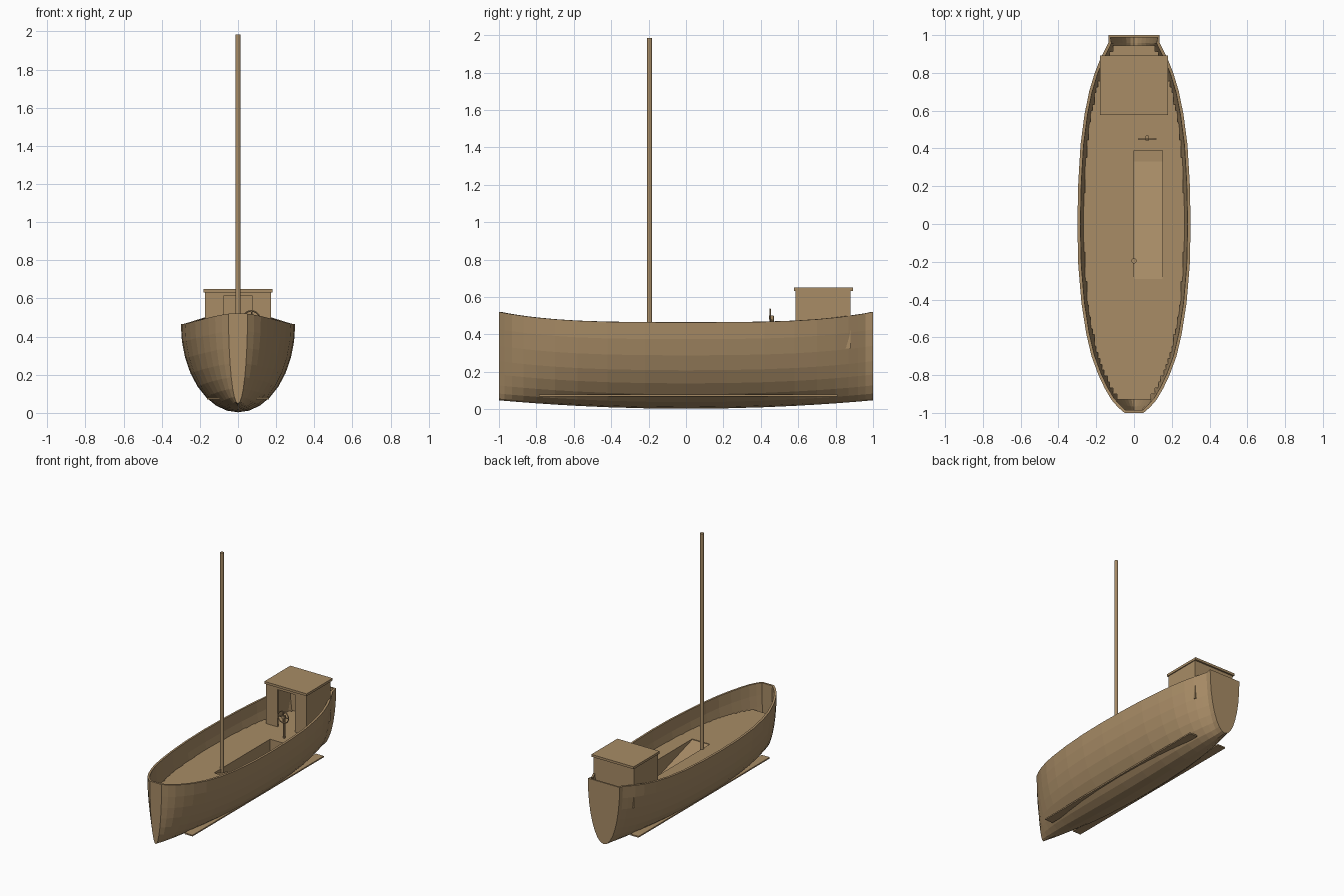
import bpy, bmesh, math

if "Cube" in bpy.data.objects:
    bpy.data.objects.remove(bpy.data.objects["Cube"])

WOOD = bpy.data.materials.new("weathered_wood")
WOOD.diffuse_color = (0.392, 0.262, 0.133, 1)
WOOD.use_nodes = True
WOOD.node_tree.nodes["Principled BSDF"].inputs["Base Color"].default_value = WOOD.diffuse_color
DECK = 0.325      # deck height
FLOOR = 0.13      # bottom of the hatch ramp

# hull half width along the length (y, half width)
PLAN = [(-1, .05), (-.97, .085), (-.93, .12), (-.87, .155), (-.8, .188), (-.7, .225),
        (-.58, .253), (-.42, .278), (-.22, .295), (0, .30), (.22, .295), (.42, .283),
        (.58, .262), (.7, .238), (.8, .208), (.87, .18), (.92, .155), (.96, .135), (1, .135)]


def half_width(y):
    for (y0, w0), (y1, w1) in zip(PLAN, PLAN[1:]):
        if y <= y1:
            return w0 + (w1 - w0) * (y - y0) / (y1 - y0)
    return PLAN[-1][1]


def sheer(y):
    return .465 + .055 * abs(y) ** 3.5


def keel(y):
    return .003 + .045 * y * y


def finish(name, bm, fix=True):
    if fix:
        bmesh.ops.recalc_face_normals(bm, faces=bm.faces[:])
    mesh = bpy.data.meshes.new(name)
    bm.to_mesh(mesh)
    bm.free()
    mesh.materials.append(WOOD)
    ob = bpy.data.objects.new(name, mesh)
    bpy.context.collection.objects.link(ob)
    return ob


def prism(name, points, offset):
    """Flat outline of 3D points pushed along an offset vector."""
    bm = bmesh.new()
    face = bm.faces.new([bm.verts.new(p) for p in points])
    new = bmesh.ops.extrude_face_region(bm, geom=[face])["geom"]
    bmesh.ops.translate(bm, vec=offset, verts=[g for g in new if isinstance(g, bmesh.types.BMVert)])
    return finish(name, bm)


def box(name, x0, x1, y0, y1, z0, z1):
    return prism(name, [(x0, y0, z0), (x1, y0, z0), (x1, y1, z0), (x0, y1, z0)], (0, 0, z1 - z0))


def cylinder(name, radius, x, y, z0, z1, sides):
    ring = [(x + radius * math.cos(a), y + radius * math.sin(a), z0)
            for a in (2 * math.pi * i / sides for i in range(sides))]
    return prism(name, ring, (0, 0, z1 - z0))


# hull: elliptical sections lofted along the length, then given thickness
bm = bmesh.new()
SEG = 16
rings = []
for y, w in PLAN:
    top, bot = sheer(y), keel(y)
    rings.append([bm.verts.new((w * math.cos(math.pi * j / SEG), y,
                                top - (top - bot) * math.sin(math.pi * j / SEG)))
                  for j in range(SEG + 1)])
for r0, r1 in zip(rings, rings[1:]):
    for j in range(SEG):
        bm.faces.new((r0[j], r0[j + 1], r1[j + 1], r1[j]))
bm.faces.new(rings[0][::-1])
bm.faces.new(rings[-1])
hull = finish("hull", bm, fix=False)
shell = hull.modifiers.new("thickness", 'SOLIDIFY')
shell.thickness = .016
shell.offset = -1

# deck: plank rows with stepped ends
side = []
y, end, step = -.93, .945, .03125
while y < end - .001:
    y1 = y + step
    w = min(half_width(y), half_width(y1))
    mid = (y + y1) / 2
    depth = (sheer(mid) - DECK) / (sheer(mid) - keel(mid))
    w = math.floor((w * math.sqrt(1 - depth ** 2) - .012) * 100) / 100
    if side and abs(side[-1][0] - w) < .001:
        side[-1] = (w, y1)
    else:
        side += [(w, y), (w, y1)]
    y = y1
outline = [(x, yy, DECK - .015) for x, yy in side] + [(-x, yy, DECK - .015) for x, yy in reversed(side)]
deck = prism("deck", outline, (0, 0, .015))

# hatch opening cut through the deck
cutter = box("hatch_cutter", 0, .15, -.29, .39, DECK - .1, DECK + .1)
cutter.hide_render = True
cutter.hide_viewport = True
cut = deck.modifiers.new("hatch", 'BOOLEAN')
cut.operation = 'DIFFERENCE'
cut.solver = 'EXACT'
cut.object = cutter

# ramp going below deck, with its side and end walls
prism("hatch_ramp", [(0, -.3, DECK - .002), (0, .33, FLOOR), (0, .39, FLOOR),
                     (0, .39, FLOOR - .01), (0, .33, FLOOR - .01), (0, -.3, DECK - .012)], (.15, 0, 0))
for name, x in (("hatch_wall_left", -.006), ("hatch_wall_right", .15)):
    prism(name, [(x, -.3, DECK - .002), (x, .39, DECK - .002), (x, .39, FLOOR - .01),
                 (x, .33, FLOOR - .01)], (.006, 0, 0))
box("hatch_wall_end", 0, .15, .39, .396, FLOOR - .01, DECK - .002)

# mast
cylinder("mast", .014, 0, -.195, DECK - .03, 1.985, 12)

# cabin: front wall with doorway, side walls, back wall, roof
CX, Y0, Y1, TOP, T = .173, .585, .88, .632, .012
prism("cabin_front", [(-CX, Y0, DECK), (-.075, Y0, DECK), (-.075, Y0, .612), (.075, Y0, .612),
                      (.075, Y0, DECK), (CX, Y0, DECK), (CX, Y0, TOP), (-CX, Y0, TOP)], (0, T, 0))
for name, s in (("cabin_side_left", -1), ("cabin_side_right", 1)):
    box(name, *sorted((s * CX, s * (CX - T))), Y0 + T, Y1 - T, DECK, TOP)
box("cabin_back", -CX, CX, Y1 - T, Y1, DECK, TOP)
box("cabin_roof", -.18, .18, .577, .893, TOP, .65)

# steering wheel on its post
WX, WY, WZ = .07, .455, .49
cylinder("wheel_post", .008, WX, WY + .008, DECK, WZ + .008, 8)
box("wheel_hub", WX - .01, WX + .01, WY - .012, WY + .012, WZ - .01, WZ + .01)
bpy.ops.mesh.primitive_torus_add(major_segments=20, minor_segments=6, major_radius=.045,
                                 minor_radius=.004, location=(WX, WY - .005, WZ),
                                 rotation=(math.pi / 2, 0, 0))
wheel = bpy.context.object
wheel.name = "wheel_rim"
wheel.data.materials.append(WOOD)
box("wheel_spoke_across", WX - .045, WX + .045, WY - .008, WY - .002, WZ - .003, WZ + .003)
box("wheel_spoke_upright", WX - .003, WX + .003, WY - .008, WY - .002, WZ - .045, WZ + .045)

# bilge fins
for name, s in (("fin_left", -1), ("fin_right", 1)):
    box(name, *sorted((s * .095, s * .163)), -.785, .81, .069, .079)
